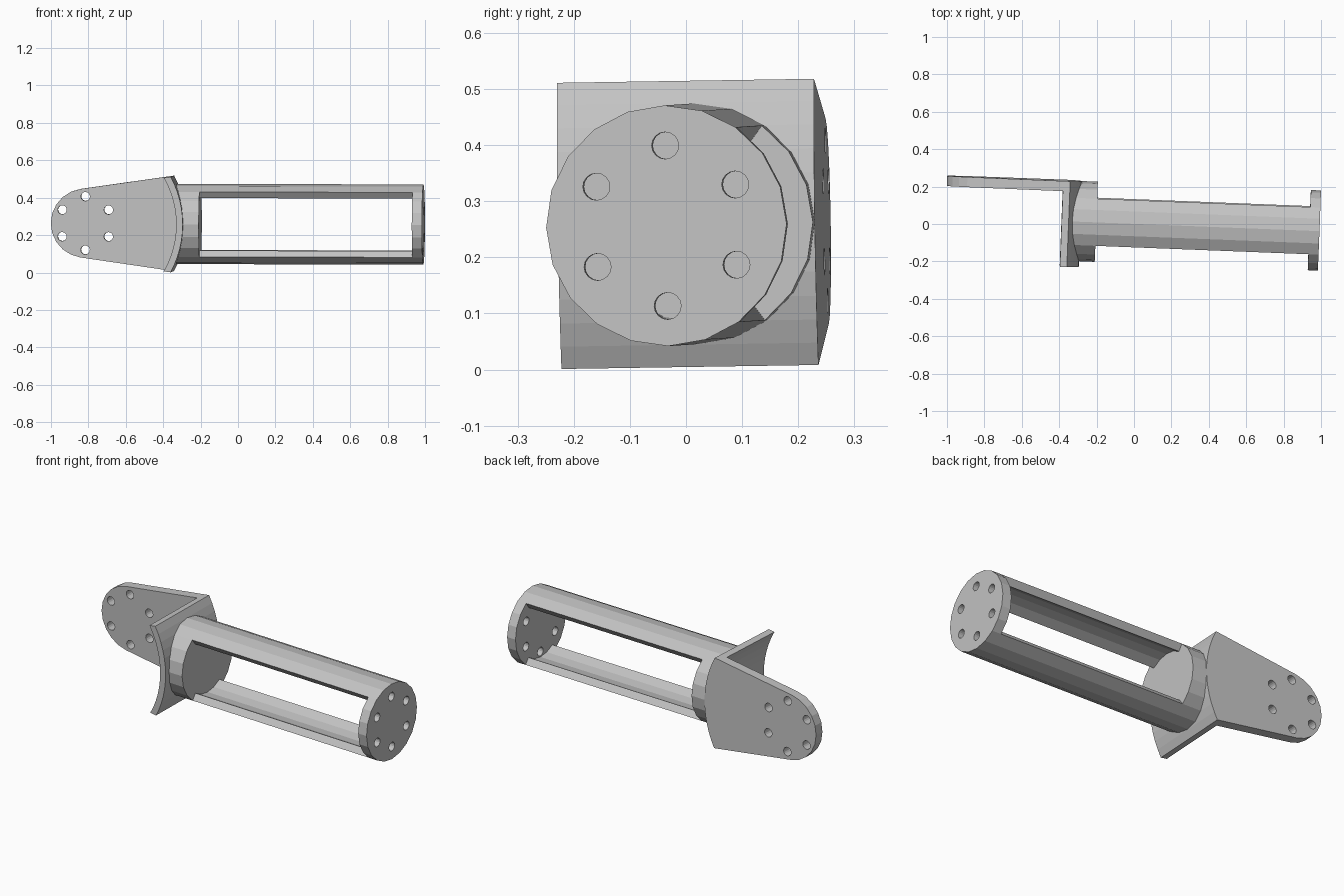
import bpy, bmesh
from math import sin, cos, asin, pi, radians
from mathutils import Matrix

cube = bpy.data.objects.get("Cube")
if cube:
    bpy.data.objects.remove(cube, do_unlink=True)

grey = bpy.data.materials.new("plain_grey")
grey.use_nodes = True
colour = (0.55, 0.55, 0.55, 1)
grey.diffuse_color = colour
grey.node_tree.nodes["Principled BSDF"].inputs["Base Color"].default_value = colour

# Main dimensions
R = 0.2145            # tube radius
WALL = 0.041          # rib thickness
THICK = 0.054         # disc and plate thickness
PIVOT = -0.823        # centre of the plate's rounded end
END_R = 0.185
FLANGE_IN, FLANGE_OUT = 0.502, 0.537
SIDES = 20
TAPER = radians(8.2)  # slope of the plate's long edges


def arc(r, start, end, steps, cx=0.0):
    angles = [start + (end - start) * i / steps for i in range(steps + 1)]
    return [(cx + r * cos(a), r * sin(a)) for a in angles]


def circle(r, sides, cx=0.0, cz=0.0):
    return [(x + cx, z + cz) for x, z in arc(r, 0, 2 * pi, sides)[:-1]]


def prism(name, outlines, axis, lo, hi):
    """Extrude closed outlines along the x or y axis."""
    bm = bmesh.new()
    for pts in outlines:
        rings = []
        for t in (lo, hi):
            rings.append([bm.verts.new((t, a, b) if axis == "x" else (a, t, b))
                          for a, b in pts])
            bm.faces.new(rings[-1])
        for i in range(len(pts)):
            j = (i + 1) % len(pts)
            bm.faces.new((rings[0][i], rings[0][j], rings[1][j], rings[1][i]))
    bmesh.ops.recalc_face_normals(bm, faces=bm.faces)
    mesh = bpy.data.meshes.new(name)
    bm.to_mesh(mesh)
    bm.free()
    mesh.materials.append(grey)
    obj = bpy.data.objects.new(name, mesh)
    bpy.context.collection.objects.link(obj)
    return obj


def cut(obj, cutter):
    """Subtract the cutter, keep the result and discard the cutter."""
    mod = obj.modifiers.new("cut", "BOOLEAN")
    mod.operation, mod.solver, mod.object = "DIFFERENCE", "EXACT", cutter
    bpy.context.view_layer.update()
    result = obj.evaluated_get(bpy.context.evaluated_depsgraph_get())
    mesh = bpy.data.meshes.new_from_object(result)
    obj.modifiers.clear()
    obj.data = mesh
    bpy.data.objects.remove(cutter, do_unlink=True)


def bolt_holes(axis, cx, lo, hi):
    centres = circle(0.143, 6)
    # Six holes, with one at the top and one at the bottom
    return prism("hole_cutter", [circle(0.024, 16, cx + z, x) for x, z in centres],
                 axis, lo, hi)


parts = []

# End disc with its ring of bolt holes
end_disc = prism("end_disc", [circle(R, SIDES)], "x", 0.992 - THICK, 0.992)
cut(end_disc, bolt_holes("x", 0, 0.9, 1.1))
parts.append(end_disc)

# Upper and lower ribs, cut radially from the tube
half = radians(36)
for name, mid in (("upper_rib", pi / 2), ("lower_rib", -pi / 2)):
    outline = (arc(R, mid - half, mid + half, 4)
               + arc(R - WALL, mid + half, mid - half, 4))
    parts.append(prism(name, [outline], "x", -0.202, 0.992 - THICK))

# Solid collar, hollowed to follow the curved flange
collar = prism("collar", [circle(R, SIDES)], "x", -0.4, -0.202)
cut(collar, prism("bore_cutter", [circle(0.52, 96, PIVOT)], "y", -0.5, 0.5))
parts.append(collar)


# Curved flange, concentric with the plate's rounded end
def edge_angle(r):
    """Angle at which the tapered plate edge meets a circle of radius r."""
    return asin(END_R / r) + TAPER


b_in, b_out = edge_angle(FLANGE_IN), edge_angle(FLANGE_OUT)
inner = arc(FLANGE_IN, -b_in, b_in, 12, PIVOT)
outer = arc(FLANGE_OUT, b_out, -b_out, 12, PIVOT)
parts.append(prism("curved_flange", [inner + outer], "y", -0.244, R))

# Tapered mounting plate with a rounded end and bolt holes
rounded = arc(END_R, pi / 2 + TAPER, 3 * pi / 2 - TAPER, 10, PIVOT)
plate = prism("mounting_plate", [inner + rounded], "y", R - THICK, R)
cut(plate, bolt_holes("y", PIVOT, 0, 0.4))
parts.append(plate)

# The whole bracket sits slightly turned
pose = (Matrix.Translation((0, 0.004, 0.259))
        @ Matrix.Rotation(radians(-2.25), 4, "Z")
        @ Matrix.Rotation(radians(0.15), 4, "Y")
        @ Matrix.Rotation(radians(0.9), 4, "X"))
for part in parts:
    part.data.transform(pose)
    part.data.update()
